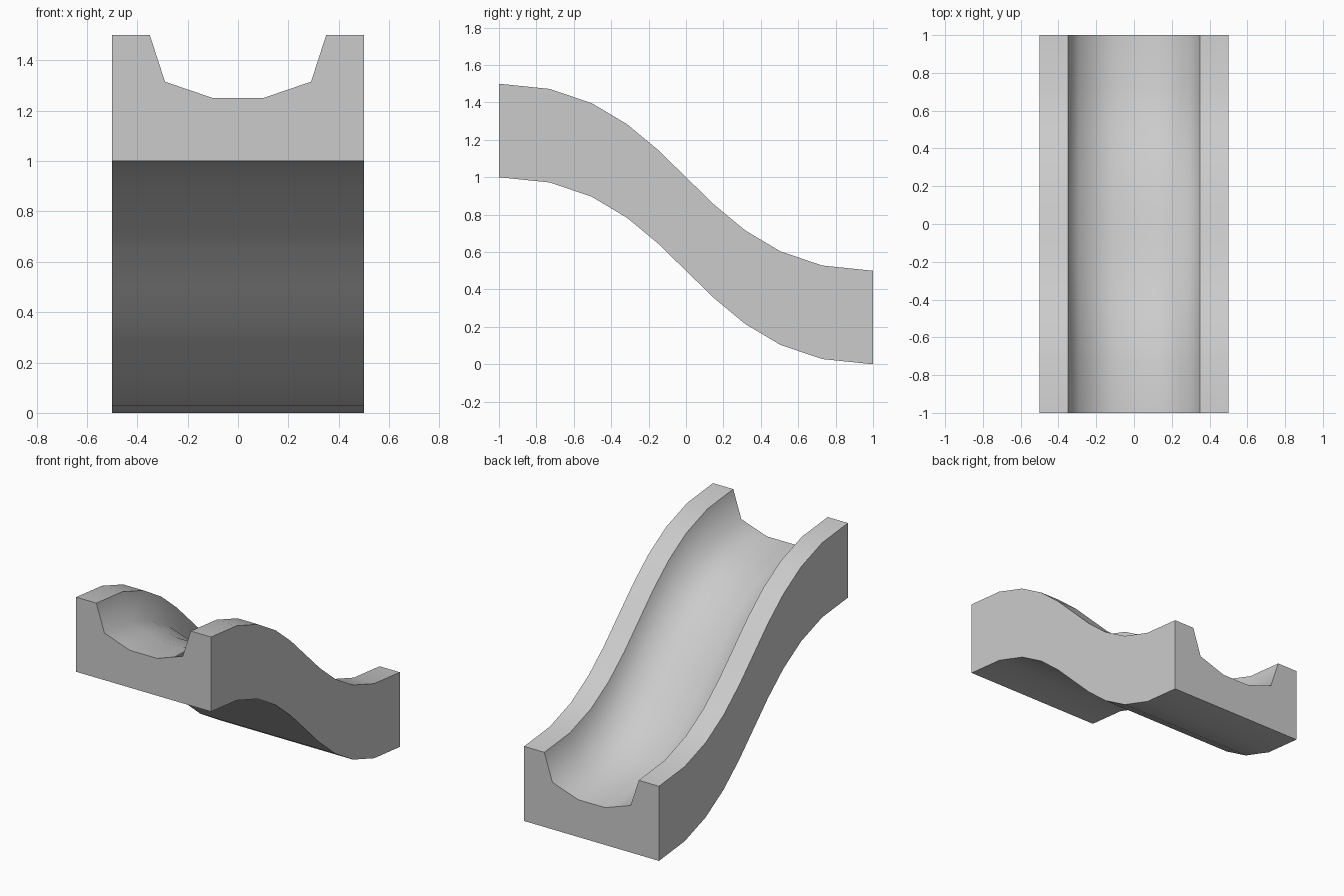
import bpy, bmesh, math

if "Cube" in bpy.data.objects:
    bpy.data.objects.remove(bpy.data.objects["Cube"])

# Half cross-section of the slide, from bottom outer corner to channel floor
half = [(0.5, 0), (0.5, 0.5), (0.35, 0.5), (0.29, 0.315), (0.1, 0.25)]
profile = half + [(-x, z) for x, z in reversed(half)]

# S-shaped path: cubic easing from the high front to the low back
STEPS = 10
path = []
for i in range(STEPS + 1):
    t = i / STEPS
    path.append((t**3 - (1 - t)**3, 1 - t * t * (3 - 2 * t)))

# Sweep the upright profile along the path
bm = bmesh.new()
rings = [[bm.verts.new((x, y, z + dz)) for x, dz in profile] for y, z in path]
n = len(profile)
for a, b in zip(rings, rings[1:]):
    for k in range(n):
        m = (k + 1) % n
        bm.faces.new((a[k], a[m], b[m], b[k]))

# End caps
bm.faces.new(rings[0])
bm.faces.new(rings[-1])
bmesh.ops.recalc_face_normals(bm, faces=bm.faces)

mesh = bpy.data.meshes.new("slide_chute")
bm.to_mesh(mesh)
bm.free()
slide = bpy.data.objects.new("slide_chute", mesh)
bpy.context.collection.objects.link(slide)

# Smooth channel and slopes, sharp rims and ends
bpy.context.view_layer.objects.active = slide
slide.select_set(True)
bpy.ops.object.shade_smooth_by_angle(angle=math.radians(60))
